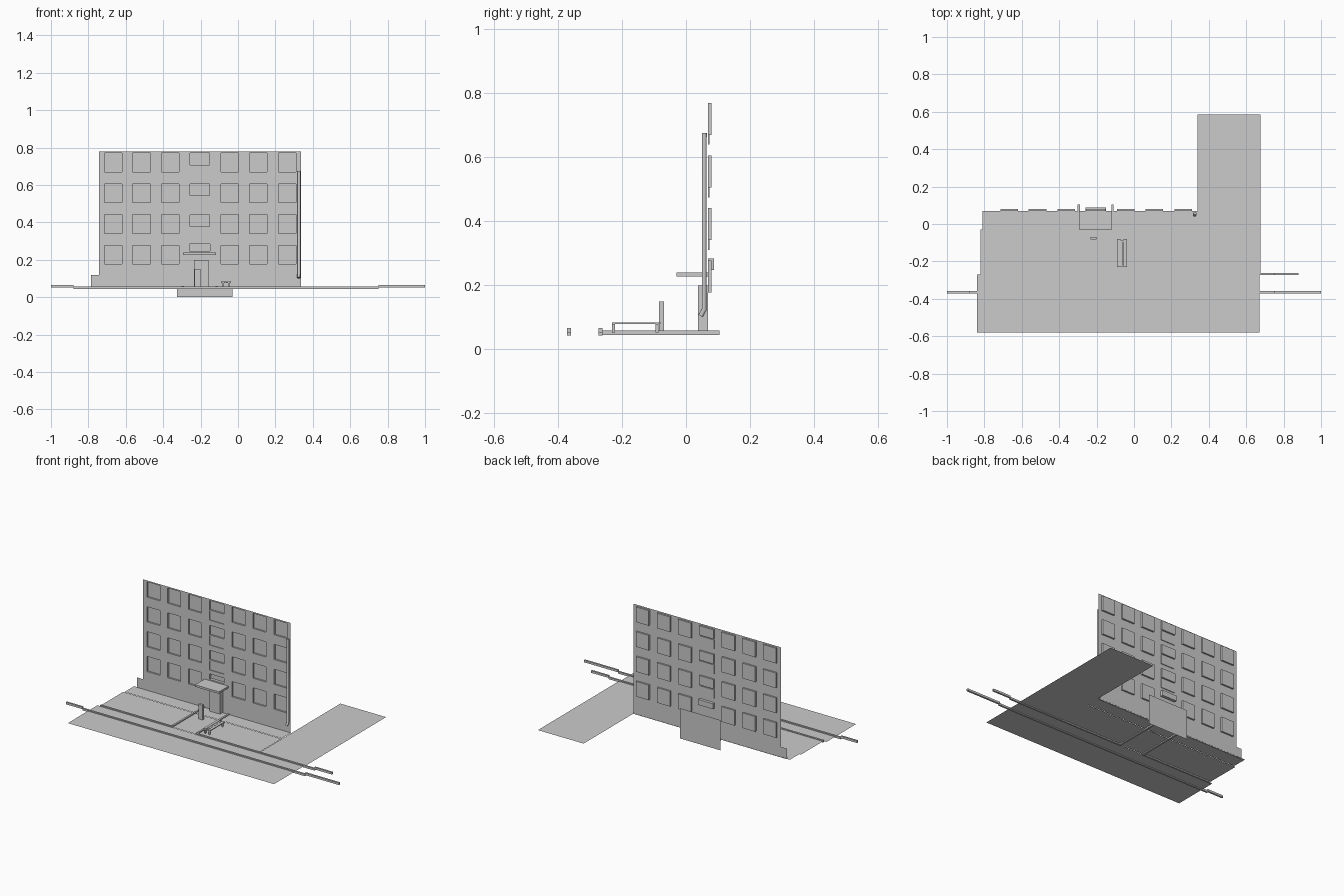
import bpy, bmesh
from mathutils import Vector

if "Cube" in bpy.data.objects:
    bpy.data.objects.remove(bpy.data.objects["Cube"])


def finish(bm, name):
    me = bpy.data.meshes.new(name)
    bm.to_mesh(me)
    bm.free()
    ob = bpy.data.objects.new(name, me)
    bpy.context.collection.objects.link(ob)
    return ob


def add_box(bm, x0, x1, y0, y1, z0, z1):
    vs = bmesh.ops.create_cube(bm, size=1)["verts"]
    for v in vs:
        v.co = Vector((x0 if v.co.x < 0 else x1,
                       y0 if v.co.y < 0 else y1,
                       z0 if v.co.z < 0 else z1))


def boxes(name, *dims):
    bm = bmesh.new()
    for d in dims:
        add_box(bm, *d)
    return finish(bm, name)


def sheet(name, pts):
    bm = bmesh.new()
    bm.faces.new([bm.verts.new(p) for p in pts])
    return finish(bm, name)


def ground(name, outline, z):
    return sheet(name, [(x, y, z) for x, y in outline])


def panel(name, x0, x1, y, z0, z1):
    return sheet(name, [(x0, y, z0), (x1, y, z0), (x1, y, z1), (x0, y, z1)])


# window openings: (x0, x1, z0, z1, recess depth)
WALL_Y = 0.069
holes = []
for x in (-0.715, -0.563, -0.41, -0.092, 0.062, 0.217):
    for z in (0.177, 0.341, 0.506, 0.67):
        holes.append((x, x + 0.094, z, z + 0.1, 0.011))
# stair windows in the middle, with a shallow panel under each
for z in (0.378, 0.543, 0.708):
    holes.append((-0.256, -0.152, z, z + 0.062, 0.011))
    holes.append((-0.256, -0.152, z - 0.068, z - 0.008, 0.005))
holes.append((-0.258, -0.15, 0.248, 0.284, 0.019))

# facade sheet cut into a grid, each opening gets reveals and a pane
bm = bmesh.new()
X0, X1, Z0, Z1 = -0.743, 0.337, 0.052, 0.78
xs = sorted({X0, X1, *[v for h in holes for v in h[:2]]})
zs = sorted({Z0, Z1, *[v for h in holes for v in h[2:4]]})


def quad(*pts):
    bm.faces.new([bm.verts.new(p) for p in pts])


for a, b in zip(xs, xs[1:]):
    for c, d in zip(zs, zs[1:]):
        mx, mz = (a + b) / 2, (c + d) / 2
        if not any(h[0] < mx < h[1] and h[2] < mz < h[3] for h in holes):
            quad((a, WALL_Y, c), (b, WALL_Y, c), (b, WALL_Y, d), (a, WALL_Y, d))
for a, b, c, d, depth in holes:
    ring = [(a, c), (b, c), (b, d), (a, d)]
    y = WALL_Y + depth
    quad(*[(p, y, q) for p, q in ring])
    for i in range(4):
        (p, q), (r, s) = ring[i], ring[(i + 1) % 4]
        quad((p, WALL_Y, q), (r, WALL_Y, s), (r, y, s), (p, y, q))
bmesh.ops.remove_doubles(bm, verts=bm.verts, dist=1e-5)
bmesh.ops.dissolve_limit(bm, angle_limit=0.01, verts=bm.verts, edges=bm.edges)
finish(bm, "facade")

# plinth, entrance and canopy
panel("plinth", -0.787, 0.337, 0.067, 0.05, 0.12)
panel("entrance_back_panel", -0.325, -0.03, 0.105, 0.003, 0.2)
bpy.data.objects["entrance_back_panel"].data.vertices[0].co.z = 0
bpy.data.objects["entrance_back_panel"].data.vertices[1].co.z = 0
boxes("entrance_door", (-0.235, -0.158, 0.038, 0.068, 0.055, 0.2))
boxes("canopy", (-0.294, -0.118, -0.03, 0.069, 0.227, 0.24))
boxes("post", (-0.232, -0.2, -0.084, -0.069, 0.052, 0.15))

# ground sheets: road with side arm, lawn, strip by the wall
ground("road", [(-0.84, -0.58), (0.67, -0.58), (0.67, -0.27), (-0.84, -0.27)], 0.05)
ground("side_road", [(0.34, -0.27), (0.675, -0.27), (0.675, 0.585), (0.34, 0.585)], 0.05)
ground("lawn", [(-0.82, -0.27), (0.34, -0.27), (0.34, -0.03), (-0.82, -0.03)], 0.052)
ground("wall_strip", [(-0.81, -0.03), (0.34, -0.03), (0.34, 0.07), (-0.81, 0.07)], 0.054)

# kerbs: a lowered middle with raised ends
LO, HI = (0.044, 0.057), (0.052, 0.066)
boxes("road_kerb",
      (-1, -0.88, -0.371, -0.359, *HI),
      (-0.88, 0.75, -0.371, -0.359, *LO),
      (0.75, 1, -0.371, -0.359, *HI))
boxes("lawn_kerb",
      (-0.82, -0.289, -0.273, -0.261, *LO),
      (-0.121, 0.75, -0.273, -0.261, *LO),
      (0.75, 0.88, -0.273, -0.261, *HI))
boxes("path_kerb", *[(x - 0.006, x + 0.006, -0.261, 0.105, 0.045, 0.059)
                     for x in (-0.295, -0.115)])

# bench: seat rim, middle slat and legs
boxes("bench",
      (-0.091, -0.073, -0.231, -0.08, 0.079, 0.084),
      (-0.056, -0.038, -0.231, -0.08, 0.079, 0.084),
      (-0.071, -0.058, -0.222, -0.09, 0.079, 0.084),
      (-0.091, -0.038, -0.231, -0.222, 0.076, 0.079),
      (-0.091, -0.038, -0.095, -0.086, 0.076, 0.079),
      *[(x, x + 0.008, y, y + 0.009, 0.052, 0.079)
        for x in (-0.084, -0.053) for y in (-0.231, -0.095)])

# drainpipe with a bent outlet
cu = bpy.data.curves.new("drainpipe", "CURVE")
cu.dimensions = "3D"
cu.bevel_depth = 0.009
cu.bevel_resolution = 1
cu.use_fill_caps = True
sp = cu.splines.new("POLY")
path = [(0.326, 0.057, 0.675), (0.326, 0.057, 0.125), (0.324, 0.046, 0.105)]
sp.points.add(len(path) - 1)
for p, co in zip(sp.points, path):
    p.co = (*co, 1)
bpy.context.collection.objects.link(bpy.data.objects.new("drainpipe", cu))
